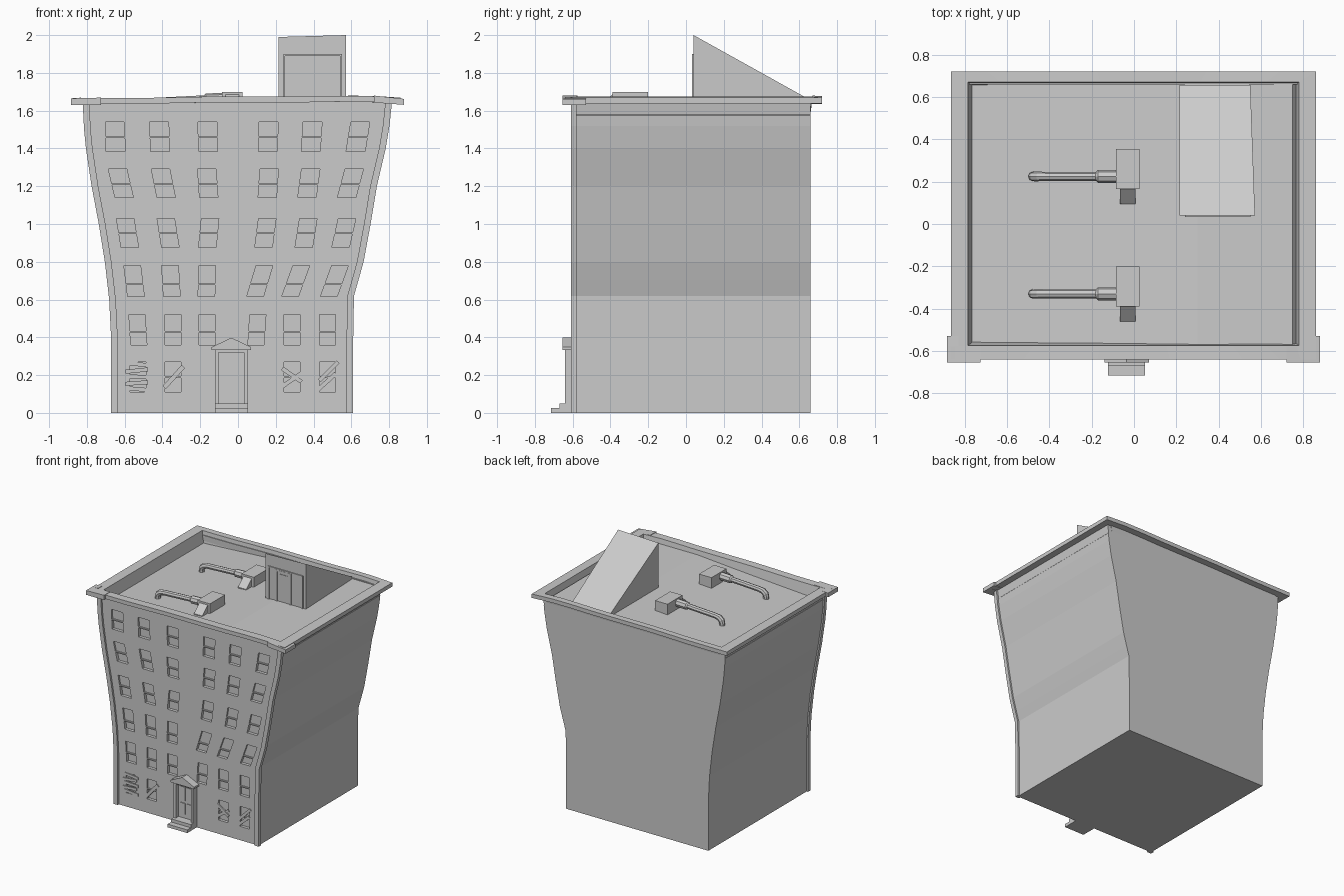
import bpy, bmesh, math
from mathutils import Vector

if "Cube" in bpy.data.objects:
    bpy.data.objects.remove(bpy.data.objects["Cube"])


def finish(name, bm):
    bmesh.ops.recalc_face_normals(bm, faces=bm.faces)
    me = bpy.data.meshes.new(name)
    bm.to_mesh(me)
    bm.free()
    ob = bpy.data.objects.new(name, me)
    bpy.context.collection.objects.link(ob)
    return ob


def prisms(name, items, axis='y'):
    """Each item: (outline, start, end); outline in xz (axis y) or yz (axis x)."""
    bm = bmesh.new()
    for pts, a, b in items:
        rows = []
        for d in (a, b):
            rows.append([bm.verts.new((p, d, q) if axis == 'y' else (d, p, q)) for p, q in pts])
        n = len(pts)
        bm.faces.new(rows[0])
        bm.faces.new(rows[1][::-1])
        for i in range(n):
            j = (i + 1) % n
            bm.faces.new((rows[0][i], rows[0][j], rows[1][j], rows[1][i]))
    return finish(name, bm)


def rect(x0, x1, z0, z1, skew=0.0):
    return [(x0 - skew / 2, z0), (x1 - skew / 2, z0), (x1 + skew / 2, z1), (x0 + skew / 2, z1)]


def bar(x, z, length, width, deg):
    c, s = math.cos(math.radians(deg)), math.sin(math.radians(deg))
    return [(x + u * length / 2 * c - v * width / 2 * s, z + u * length / 2 * s + v * width / 2 * c)
            for u, v in ((-1, -1), (1, -1), (1, 1), (-1, 1))]


WALL = -0.595
BACK = 0.66

# Bulging side profiles (x, z), bottom to top
LEFT = [(-.672, 0), (-.672, .4), (-.682, .6), (-.705, .8), (-.737, 1.0), (-.775, 1.2), (-.805, 1.4), (-.815, 1.5), (-.822, 1.64)]
RIGHT = [(.61, 0), (.61, .4), (.614, .62), (.637, .7), (.665, .8), (.702, 1.0), (.735, 1.2), (.782, 1.4), (.802, 1.52), (.815, 1.645)]

# Main body with a sloping roof deck
left = [(x + .012, z) for x, z in LEFT[:-1]] + [(-.808, 1.575)]
right = [(x - .012, z) for x, z in RIGHT[:-1]] + [(.796, 1.575)]
deck = [(.75, 1.64), (.3, 1.64), (0, 1.62), (-.4, 1.595), (-.75, 1.575)]
body = prisms("building_body", [(right + deck + left[::-1], WALL, BACK)])

# Window recesses: (z bottom, z split, z top, width, [(x centre, lean), ...])
ROWS = [
    (.11, .19, .27, .085, [(-.53, 0), (-.345, 0), (.285, 0), (.475, 0)]),
    (.36, .43, .52, .085, [(-.53, -.01), (-.345, 0), (-.165, 0), (.10, .01), (.285, 0), (.475, 0)]),
    (.615, .68, .78, .088, [(-.55, -.02), (-.355, -.01), (-.165, .005), (.115, .05), (.305, .06), (.51, .06)]),
    (.875, .95, 1.03, .092, [(-.585, -.025), (-.37, -.025), (-.155, .015), (.145, .02), (.36, .025), (.56, .035)]),
    (1.14, 1.21, 1.29, .097, [(-.62, -.035), (-.395, -.03), (-.16, -.01), (.16, .01), (.375, .02), (.595, .04)]),
    (1.385, 1.46, 1.54, .1, [(-.65, -.005), (-.415, -.005), (-.16, -.005), (.16, .005), (.39, .01), (.635, .025)]),
]
cuts = []
for z0, zs, z1, w, cols in ROWS:
    for x, lean in cols:
        k = lean / (z1 - z0)
        for a, b, depth in ((z0, zs - .004, .024), (zs + .004, z1, .014)):
            xm = x + k * ((a + b) / 2 - (z0 + z1) / 2)
            cuts.append((rect(xm - w / 2, xm + w / 2, a, b, k * (b - a)), WALL - .05, WALL + depth))
cutter = prisms("window_cutter", cuts)
cutter.hide_render = True
cutter.hide_viewport = True
mod = body.modifiers.new("windows", 'BOOLEAN')
mod.operation = 'DIFFERENCE'
mod.solver = 'EXACT'
mod.object = cutter

# Corner trims following the profiles
for name, line, s in (("left_corner_trim", LEFT, 1), ("right_corner_trim", RIGHT, -1)):
    inner = [(x + s * .035, z) for x, z in line]
    prisms(name, [(line + inner[::-1], -.61, -.58)])


# Parapet and wavy cornice, lofted from rectangular loops
def wave(x):
    pts = [(-.9, 0), (-.55, 0), (-.2, .008), (.3, .008), (.6, .014), (.75, .01), (.9, 0)]
    for (a, p), (b, q) in zip(pts, pts[1:]):
        if a <= x <= b:
            return p + (q - p) * (x - a) / (b - a)
    return 0


def loop(x0, x1, y0, y1, z, n=10):
    xs = [x0 + (x1 - x0) * i / n for i in range(n + 1)]
    return [(x, y0, z + wave(x)) for x in xs] + [(x, y1, z + wave(x)) for x in xs[::-1]]


bm = bmesh.new()
loops = [loop(-.803, .791, WALL, BACK, 1.555), loop(-.81, .803, WALL, BACK, 1.635),
         loop(-.865, .86, -.64, .72, 1.635), loop(-.865, .86, -.64, .72, 1.666),
         loop(-.785, .78, -.575, .67, 1.666), loop(-.76, .755, -.555, .655, 1.555)]
rings = [[bm.verts.new(p) for p in l] for l in loops]
n = len(rings[0])
for k in range(len(rings)):
    a, b = rings[k], rings[(k + 1) % len(rings)]
    for i in range(n):
        bm.faces.new((a[i], a[(i + 1) % n], b[(i + 1) % n], b[i]))
finish("parapet_cornice", bm)

# Cornice end blocks at the front corners
prisms("cornice_end_blocks", [
    ([(-.885, 1.631), (-.725, 1.631), (-.725, 1.669), (-.885, 1.665)], -.655, -.53 - .05),
    ([(-.885, 1.631), (-.83, 1.631), (-.83, 1.669), (-.885, 1.665)], -.58, -.53),
    ([(.72, 1.643), (.88, 1.631), (.88, 1.662), (.72, 1.68)], -.655, -.58),
    ([(.82, 1.636), (.88, 1.631), (.88, 1.662), (.82, 1.669)], -.58, -.53)])

# Planks over the ground floor windows
planks = [bar(-.53 + .006 * (-1) ** i, .125 + i * .033, .12, .021, (-5, 4, -3, 6, -6)[i]) for i in range(5)]
planks += [bar(-.34, .19, .15, .024, 48)]
planks += [bar(.285, .175, .125, .022, 35), bar(.285, .2, .125, .022, -35)]
planks += [bar(.47, .165, .13, .022, 42), bar(.48, .22, .14, .022, 45)]
prisms("window_planks", [(p, WALL - .006 - .002 * (i % 2), WALL + .004) for i, p in enumerate(planks)])

# Front door: steps, surround, panel and pediment
prisms("door_steps", [(rect(-.122, .052, 0, .025), -.715, WALL), (rect(-.122, .052, .025, .05), -.67, WALL)])
prisms("door_surround", [(rect(-.122, -.102, .05, .335), -.64, WALL), (rect(.032, .052, .05, .335), -.64, WALL),
                         (rect(-.102, .032, .32, .335), -.64, WALL)])
prisms("front_door", [(rect(-.102, .032, .05, .32), -.604, WALL), (rect(-.085, -.042, .08, .17), -.61, -.604),
                      (rect(-.028, .015, .08, .17), -.61, -.604), (rect(-.085, -.042, .19, .3), -.61, -.604),
                      (rect(-.028, .015, .19, .3), -.61, -.604)])
prisms("door_pediment", [([(-.14, .333), (.07, .333), (.07, .348), (-.035, .398), (-.14, .348)], -.655, WALL)])

# Wedge shaped roof access hut
bm = bmesh.new()
coords = [(.215, .04, 1.6), (.572, .04, 1.6), (.572, .04, 2.0), (.215, .04, 1.99),
          (.215, .657, 1.6), (.55, .657, 1.6), (.55, .657, 1.657), (.215, .657, 1.65)]
v = [bm.verts.new(c) for c in coords]
for f in ((0, 1, 2, 3), (4, 5, 6, 7), (0, 1, 5, 4), (3, 2, 6, 7), (0, 3, 7, 4), (1, 2, 6, 5)):
    bm.faces.new([v[i] for i in f])
finish("roof_hut", bm)
prisms("roof_hut_door", [
    (rect(.24, .25, 1.62, 1.9), .032, .045), (rect(.54, .55, 1.62, 1.9), .032, .045),
    (rect(.25, .54, 1.89, 1.9), .032, .045),
    (rect(.305, .32, 1.62, 1.888), .034, .045), (rect(.43, .445, 1.62, 1.888), .034, .045),
    (rect(.32, .43, 1.875, 1.888), .034, .045), (rect(.338, .415, 1.77, 1.86), .036, .045)])


# Roof ventilation units: box, hood and stepped duct with elbow
def tube(bm, path, radii, seg=8):
    rings = []
    for i, p in enumerate(path):
        t = (Vector(path[min(i + 1, len(path) - 1)]) - Vector(path[max(i - 1, 0)])).normalized()
        side = Vector((0, 1, 0))
        up = t.cross(side)
        rings.append([bm.verts.new(Vector(p) + radii[i] * (side * math.cos(a) + up * math.sin(a)))
                      for a in (2 * math.pi * k / seg for k in range(seg))])
    for a, b in zip(rings, rings[1:]):
        for k in range(seg):
            bm.faces.new((a[k], a[(k + 1) % seg], b[(k + 1) % seg], b[k]))
    bm.faces.new(rings[0])
    bm.faces.new(rings[-1])


for tag, y in (("rear", .26), ("front", -.295)):
    prisms(tag + "_vent_box", [(rect(-.085, .025, 1.605, 1.7), y - .095, y + .095)])
    prisms(tag + "_vent_hood", [([(y - .095, 1.61), (y - .165, 1.61), (y - .165, 1.625), (y - .095, 1.685)], -.067, .006)], 'x')
    bm = bmesh.new()
    yd = y - .035
    path = [(-.08, yd, 1.663), (-.17, yd, 1.66), (-.18, yd, 1.66), (-.42, yd, 1.648),
            (-.452, yd, 1.642), (-.472, yd, 1.625), (-.478, yd, 1.605), (-.478, yd, 1.58)]
    tube(bm, path, [.031, .031, .021, .021, .023, .023, .022, .022])
    finish(tag + "_vent_duct", bm)
